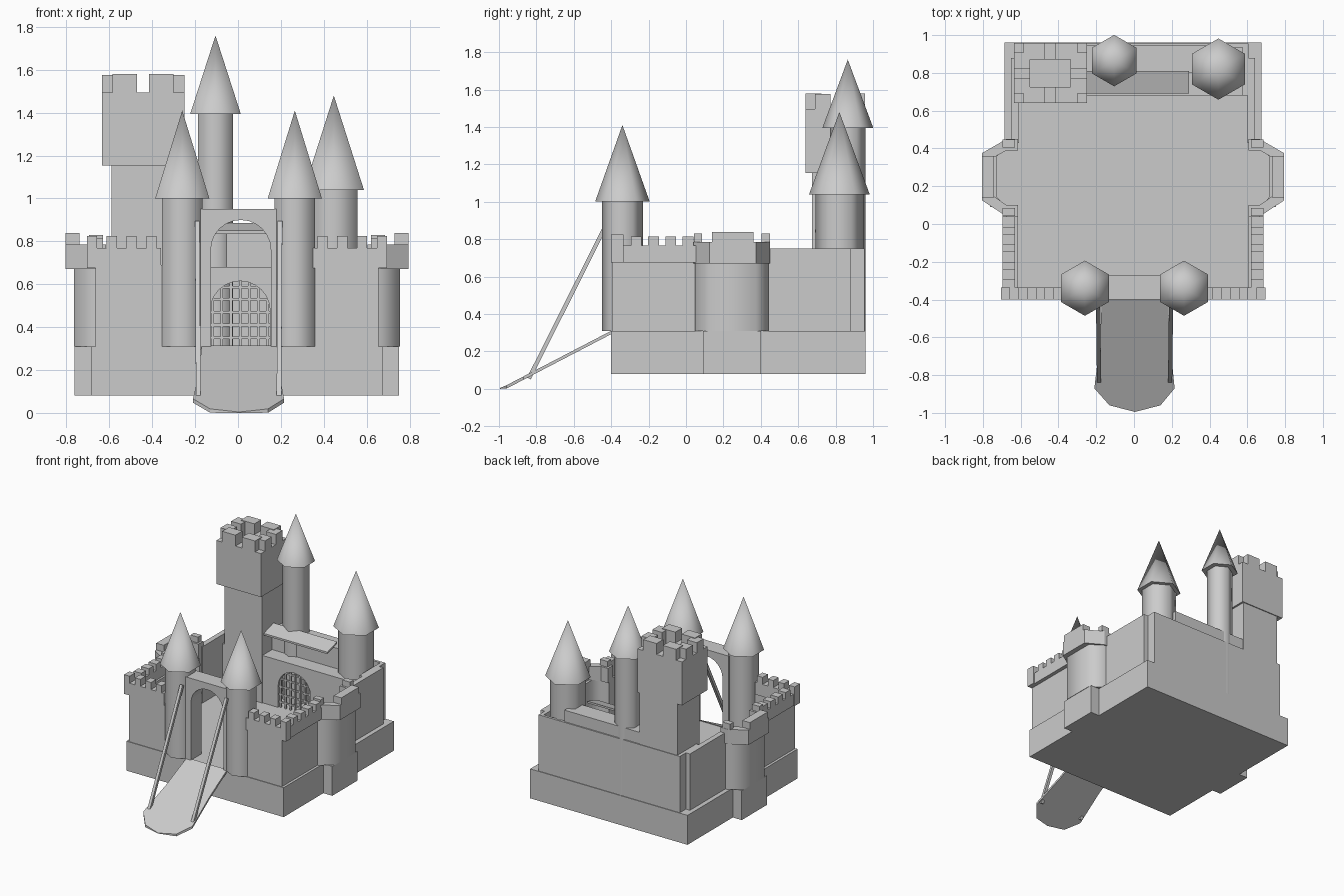
import bpy, bmesh
from math import sin, cos, pi, radians, sqrt
from mathutils import Vector

if "Cube" in bpy.data.objects:
    bpy.data.objects.remove(bpy.data.objects["Cube"])

CX = -0.005          # symmetry line of the walls
FLOOR = 0.31         # courtyard level


def finish(name, bm, smooth=None):
    bmesh.ops.recalc_face_normals(bm, faces=bm.faces)
    me = bpy.data.meshes.new(name)
    bm.to_mesh(me)
    bm.free()
    ob = bpy.data.objects.new(name, me)
    bpy.context.collection.objects.link(ob)
    if smooth:
        me.polygons.foreach_set("use_smooth", [True] * len(me.polygons))
        me.set_sharp_from_angle(angle=radians(smooth))
    return ob


def add_prism(bm, pts, a, b, axis='z'):
    """Extrude a 2D outline from a to b along z (xy outline) or y (xz outline)."""
    def put(p, h):
        return (p[0], p[1], h) if axis == 'z' else (p[0], h, p[1])
    lo = [bm.verts.new(put(p, a)) for p in pts]
    hi = [bm.verts.new(put(p, b)) for p in pts]
    bm.faces.new(lo)
    bm.faces.new(hi)
    n = len(pts)
    for i in range(n):
        j = (i + 1) % n
        bm.faces.new((lo[i], lo[j], hi[j], hi[i]))


def add_box(bm, x0, x1, y0, y1, z0, z1):
    add_prism(bm, [(x0, y0), (x1, y0), (x1, y1), (x0, y1)], z0, z1)


def boxes(name, *items):
    bm = bmesh.new()
    for it in items:
        add_box(bm, *it)
    return finish(name, bm)


def prism(name, pts, a, b, axis='z', smooth=None):
    bm = bmesh.new()
    add_prism(bm, pts, a, b, axis)
    return finish(name, bm, smooth)


def hexagon(x, y, r):
    return [(x + r * cos(pi / 2 + k * pi / 3), y + r * sin(pi / 2 + k * pi / 3)) for k in range(6)]


def arch_wall(name, x0, x1, z1, ax, half, spring, rise, y0, y1):
    arc = [(ax + half * cos(k * pi / 12), spring + rise * sin(k * pi / 12)) for k in range(13)]
    outline = [(x0, FLOOR), (x0, z1), (x1, z1), (x1, FLOOR), (ax + half, FLOOR)]
    return prism(name, outline + arc + [(ax - half, FLOOR)], y0, y1, 'y')


def round_tower(name, x, y, r, eave, roof_r, top):
    prism(name + "_shaft", hexagon(x, y, r), FLOOR, eave + 0.01, smooth=65)
    bm = bmesh.new()
    ring = [bm.verts.new((px, py, eave)) for px, py in hexagon(x, y, roof_r)]
    tip = bm.verts.new((x, y, top))
    bm.faces.new(ring)
    for i in range(6):
        bm.faces.new((ring[i], ring[(i + 1) % 6], tip))
    finish(name + "_roof", bm, 65)


def span(start, end, count, gap):
    w = (end - start - gap * (count - 1)) / count
    return [(start + i * (w + gap), start + i * (w + gap) + w) for i in range(count)]


def beam(name, p, q, t):
    p, q = Vector(p), Vector(q)
    d = (q - p).normalized()
    u = Vector((1, 0, 0)) * t
    v = d.cross(Vector((1, 0, 0))).normalized() * t
    bm = bmesh.new()
    rings = [[bm.verts.new(e + a * u + b * v) for a, b in ((-1, -1), (1, -1), (1, 1), (-1, 1))] for e in (p, q)]
    for r in rings:
        bm.faces.new(r)
    for i in range(4):
        j = (i + 1) % 4
        bm.faces.new((rings[0][i], rings[0][j], rings[1][j], rings[1][i]))
    finish(name, bm)


# stepped foundation with side blocks under the bays
prism("foundation", [(CX + s * x, y) for s, x, y in (
    (-1, .68, -.4), (1, .68, -.4), (1, .68, .09), (1, .757, .09), (1, .757, .4), (1, .68, .4),
    (1, .68, .96), (-1, .68, .96), (-1, .68, .4), (-1, .757, .4), (-1, .757, .09), (-1, .68, .09))],
    0.08, FLOOR)

# walls, battlements and bays on both sides
for s, side in ((-1, "left"), (1, "right")):
    def mx(a, b):
        return tuple(sorted((CX + s * a, CX + s * b)))

    boxes(side + "_front_wall", (*mx(.3, .66), -.395, -.345, FLOOR, .69))
    boxes(side + "_front_battlement", (*mx(.355, .70), -.40, -.335, .675, .77),
          *[(*mx(a, b), -.40, -.335, .77, .825) for a, b in span(.375, .70, 4, .045)])
    boxes(side + "_side_wall", (*mx(.61, .66), -.36, .07, FLOOR, .69))
    boxes(side + "_side_battlement", (*mx(.625, .69), -.335, .06, .675, .765),
          *[(*mx(.625, .69), a, b, .765, .815) for a, b in span(-.295, .04, 4, .035)])
    boxes(side + "_rear_side_wall", (*mx(.605, .645), .43, .88, FLOOR, .75))

    # faceted bay, hollow towards the courtyard
    def bay(name, yo, xo, half, t, z0, z1, smooth=None):
        def path(x, h, e):
            return [(.61, .245 - e), (.67, .245 - e), (x, .25 - h), (x, .25 + h), (.67, .245 + e), (.61, .245 + e)]
        out = path(xo, half, yo)
        inn = path(xo - t, half - t * .4, yo - t)
        prism(side + name, [(CX + s * x, y) for x, y in out + inn[::-1]], z0, z1, smooth=smooth)

    bay("_bay_wall", .197, .76, .125, .04, FLOOR, .68, 60)
    bay("_bay_parapet", .205, .80, .125, .06, .67, .785)
    boxes(side + "_bay_merlons", (*mx(.735, .80), .14, .36, .785, .838),
          (*mx(.625, .69), .042, .085, .785, .83), (*mx(.625, .69), .405, .448, .785, .83))

# gatehouse
arch_wall("gate_arch", -.18, .185, .95, .013, .14, .76, .14, -.40, -.27)
round_tower("gate_tower_left", -.26, -.34, .109, 1.0, .146, 1.41)
round_tower("gate_tower_right", .265, -.34, .109, 1.0, .146, 1.41)

# rear hall: arched front, closed sides and back, flat roof with rim
arch_wall("hall_front", CX - .61, CX + .61, .68, .01, .14, .475, .14, .68, .715)
boxes("hall_shell",
      (CX - .61, CX + .61, .935, .955, FLOOR, .75),
      (CX - .61, CX - .58, .715, .935, FLOOR, .75),
      (CX + .58, CX + .61, .68, .935, FLOOR, .75),
      (CX - .58, CX + .58, .715, .935, .65, .68))
boxes("hall_upper_block", (-.27, .39, .80, .945, .68, .84))
bm = bmesh.new()
add_box(bm, -.26, .29, .69, .81, .835, .85)
for v in bm.verts:
    v.co.z += (v.co.y - .69) * .3
finish("hall_awning", bm)

# portcullis bars clipped to the arch
bm = bmesh.new()
for i in range(-3, 4):
    x = i * .0425
    top = .475 + .14 * sqrt(1 - (x / .14) ** 2)
    add_box(bm, .01 + x - .006, .01 + x + .006, .69, .702, FLOOR, top)
for z in (.35, .41, .47, .53, .585):
    w = .14 * sqrt(1 - (max(0, z - .475) / .14) ** 2)
    add_box(bm, .01 - w, .01 + w, .692, .704, z - .006, z + .006)
finish("portcullis", bm)

# rear round towers
round_tower("tall_tower", -.105, .865, .095, 1.395, .136, 1.76)
round_tower("rear_tower", .447, .82, .128, 1.04, .162, 1.48)

# square keep with overhanging head and notched corners
boxes("keep_shaft", (-.59, -.265, .675, .95, FLOOR, 1.17))
X0, X1, Y0, Y1, T = -.635, -.25, .64, .957, .085
boxes("keep_head", (X0, X1, Y0, Y1, 1.155, 1.45),
      (X0, X1, Y0, Y0 + T, 1.45, 1.495), (X0, X1, Y1 - T, Y1, 1.45, 1.495),
      (X0, X0 + T, Y0 + T, Y1 - T, 1.45, 1.495), (X1 - T, X1, Y0 + T, Y1 - T, 1.45, 1.495))
merlons = []
for a, b in span(X0 + .05, X1 - .05, 2, .055):
    merlons += [(a, b, Y0, Y0 + T, 1.495, 1.58), (a, b, Y1 - T, Y1, 1.495, 1.58)]
for a, b in span(Y0 + .05, Y1 - .05, 2, .05):
    merlons += [(X0, X0 + T, a, b, 1.495, 1.575), (X1 - T, X1, a, b, 1.495, 1.575)]
boxes("keep_merlons", *merlons)

# drawbridge with rounded end, sloping to the ground
bm = bmesh.new()
add_prism(bm, [(-.17, -.39), (-.18, -.62), (-.21, -.87), (-.13, -.96), (.005, -.995),
               (.14, -.96), (.215, -.87), (.19, -.62), (.18, -.39)], -.018, 0)
for v in bm.verts:
    v.co.z = max(0 if v.co.z < -.01 else .004, v.co.z + .31 + (v.co.y + .40) * .52)
finish("drawbridge", bm)

# lifting chains
for s, side in ((-1, "left"), (1, "right")):
    beam(side + "_bridge_chain", (.003 + s * .193, -.42, .89), (.003 + s * .188, -.84, .055), .011)
